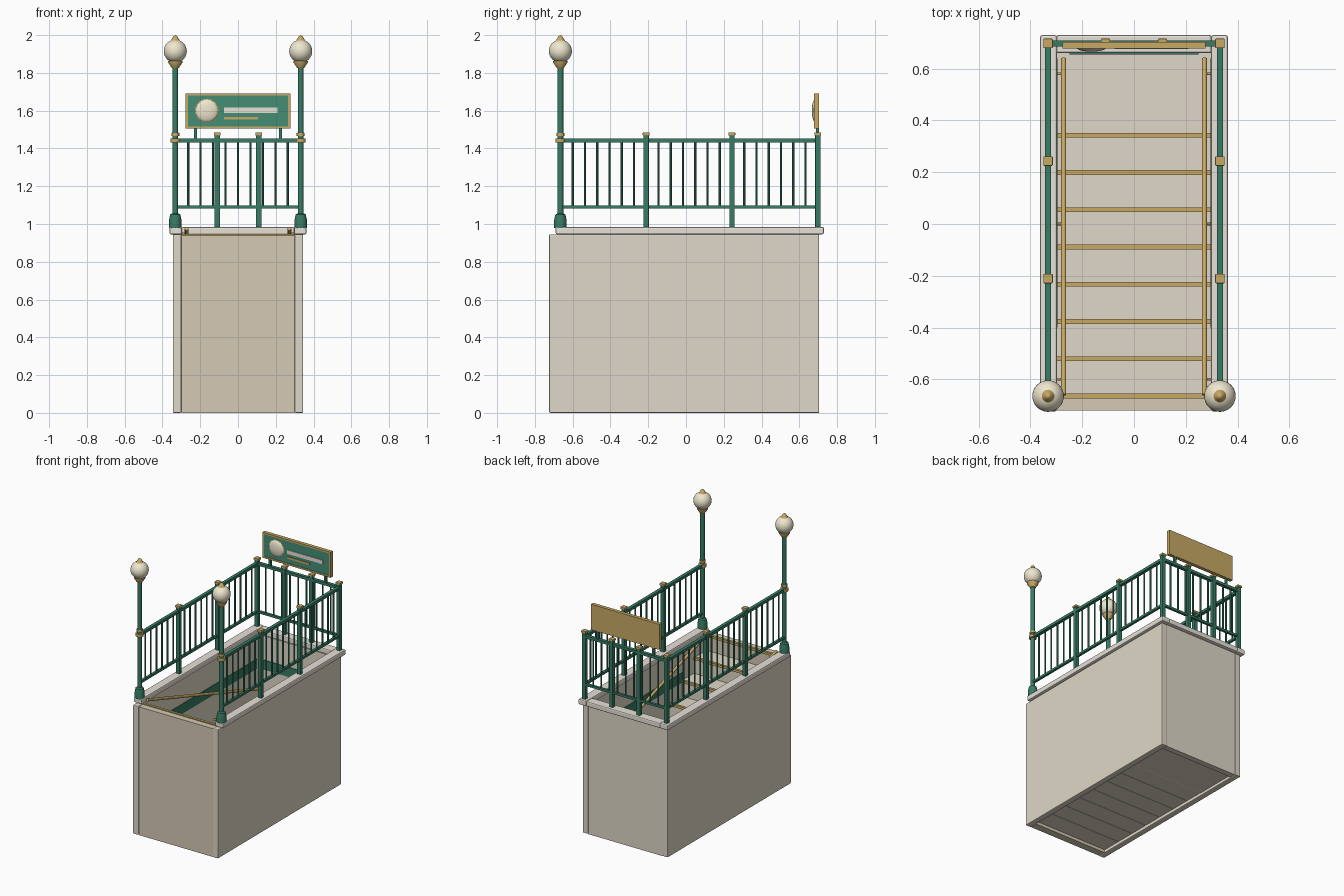
import bpy, bmesh, math
from mathutils import Vector, Matrix

if "Cube" in bpy.data.objects:
    bpy.data.objects.remove(bpy.data.objects["Cube"])


def material(name, rgb):
    m = bpy.data.materials.new(name)
    m.diffuse_color = (*rgb, 1)
    m.use_nodes = True
    m.node_tree.nodes["Principled BSDF"].inputs["Base Color"].default_value = m.diffuse_color
    return m


STONE = material("stone", (0.74, 0.69, 0.58))
COPING = material("pale_stone", (0.80, 0.76, 0.69))
TAN = material("stair_stone", (0.66, 0.59, 0.46))
GREEN = material("green_iron", (0.04, 0.20, 0.13))
PANEL = material("sign_green", (0.06, 0.27, 0.18))
BRASS = material("brass", (0.58, 0.40, 0.13))
GLOBE = material("globe_cream", (0.86, 0.80, 0.62))


def finish(name, bm, mat, bevel=0.0, smooth=False):
    me = bpy.data.meshes.new(name)
    bmesh.ops.recalc_face_normals(bm, faces=bm.faces)
    bm.to_mesh(me)
    bm.free()
    ob = bpy.data.objects.new(name, me)
    bpy.context.collection.objects.link(ob)
    me.materials.append(mat)
    if bevel:
        mod = ob.modifiers.new("bevel", 'BEVEL')
        mod.width, mod.segments = bevel, 2
    if smooth:
        bpy.ops.object.select_all(action='DESELECT')
        ob.select_set(True)
        bpy.context.view_layer.objects.active = ob
        bpy.ops.object.shade_smooth_by_angle(angle=math.radians(40))
    return ob


def add_box(bm, x0, x1, y0, y1, z0, z1):
    m = Matrix.LocRotScale(((x0 + x1) / 2, (y0 + y1) / 2, (z0 + z1) / 2), None,
                           (x1 - x0, y1 - y0, z1 - z0))
    bmesh.ops.create_cube(bm, size=1, matrix=m)


def boxes(name, items, mat, bevel=0.0):
    bm = bmesh.new()
    for b in items:
        add_box(bm, *b)
    return finish(name, bm, mat, bevel)


def both(x0, x1, *rest):
    return [(x0, x1, *rest), (-x1, -x0, *rest)]


def lathe(name, profile, x, y, mat, n=32):
    bm = bmesh.new()
    vs = [bm.verts.new((x + r, y, z)) for r, z in profile]
    es = [bm.edges.new(p) for p in zip(vs, vs[1:])]
    bmesh.ops.spin(bm, geom=vs + es, cent=(x, y, 0), axis=(0, 0, 1),
                   angle=2 * math.pi, steps=n, use_duplicate=False)
    bmesh.ops.remove_doubles(bm, verts=bm.verts, dist=1e-5)
    return finish(name, bm, mat, smooth=True)


def tube(name, a, b, r, mat):
    a, b = Vector(a), Vector(b)
    bm = bmesh.new()
    m = Matrix.Translation((a + b) / 2) @ (b - a).to_track_quat('Z', 'Y').to_matrix().to_4x4()
    bmesh.ops.create_cone(bm, cap_ends=True, segments=16, radius1=r, radius2=r,
                          depth=(b - a).length, matrix=m)
    return finish(name, bm, mat, smooth=True)


# Stairwell walls
boxes("side_walls", both(0.30, 0.345, -0.725, 0.705, 0, 0.945), STONE, 0.006)
boxes("back_wall", [(-0.30, 0.30, 0.66, 0.703, 0, 0.945)], STONE)

# Coping round three sides
boxes("side_coping", both(0.298, 0.363, -0.69, 0.73, 0.945, 0.985), COPING, 0.008)
boxes("back_coping", [(-0.30, 0.30, 0.66, 0.73, 0.945, 0.984)], COPING, 0.008)

# Stairs descending to the back
RUN, RISE, TOP = 0.144, 0.113, 0.94
edges = [-0.665 + RUN * i for i in range(8)]
boxes("front_sill", [(-0.30, 0.30, -0.72, -0.665, 0, TOP)], TAN)
boxes("stairs", [(-0.30, 0.30, y - RUN, y, 0.02, TOP - RISE * (i + 1))
                 for i, y in enumerate(edges[1:])], STONE, 0.004)
boxes("landing", [(-0.30, 0.30, edges[-1], 0.66, 0.02, 0.036)], STONE)
boxes("step_nosings", [(-0.298, 0.298, y - 0.009, y + 0.009,
                        TOP - RISE * i - 0.012, TOP - RISE * i + 0.006)
                       for i, y in enumerate(edges)], BRASS)

# Tile bands on the inner walls
boxes("tile_bands", both(0.295, 0.302, -0.40, 0.64, 0.70, 0.77)
      + [(-0.25, 0.25, 0.655, 0.662, 0.70, 0.77)], GREEN)

# Handrails on the inner walls
for s in (-1, 1):
    tube("handrail", (s * 0.272, -0.66, 0.975), (s * 0.272, 0.64, 0.56), 0.010, BRASS)
    for y in (-0.6, 0.0, 0.58):
        z = 0.975 - (y + 0.66) * 0.319
        tube("handrail_bracket", (s * 0.272, y, z), (s * 0.302, y, z - 0.01), 0.005, BRASS)

# Railing posts and caps
PX, BY = 0.332, 0.698
stops = [-0.665, -0.211, 0.243, BY]
posts = [(s * PX, y) for s in (-1, 1) for y in stops[1:]] + [(-0.11, BY), (0.11, BY)]
boxes("railing_posts", [(x - 0.014, x + 0.014, y - 0.014, y + 0.014, 0.98, 1.47)
                        for x, y in posts], GREEN, 0.002)
boxes("post_caps", [(x - 0.018, x + 0.018, y - 0.018, y + 0.018, 1.468, 1.484)
                    for x, y in posts], BRASS, 0.003)

# Rails
rails = []
for zc, h, w in ((1.442, 0.010, 0.012), (1.09, 0.008, 0.009)):
    rails += both(PX - w, PX + w, -0.665, BY, zc - h, zc + h)
    rails.append((-PX, PX, BY - w, BY + w, zc - h, zc + h))
boxes("rails", rails, GREEN)

# Balusters
spots = [(s * PX, a + (b - a) * k / 7) for s in (-1, 1)
         for a, b in zip(stops, stops[1:]) for k in range(1, 7)]
spots += [(0.066 * k, BY) for k in range(-4, 5)]
bm = bmesh.new()
for x, y in spots:
    bmesh.ops.create_cone(bm, cap_ends=True, segments=8, radius1=0.006, radius2=0.006,
                          depth=0.35, matrix=Matrix.Translation((x, y, 1.265)))
finish("balusters", bm, GREEN, smooth=True)

# Lamp posts at the entrance
for s in (-1, 1):
    x, y = s * PX, -0.665
    lathe("lamp_base", [(0, 0.98), (0.033, 0.98), (0.033, 1.02), (0.027, 1.05),
                        (0.016, 1.056), (0, 1.056)], x, y, GREEN)
    lathe("lamp_post", [(0, 1.05), (0.0155, 1.05), (0.0155, 1.835), (0, 1.835)], x, y, GREEN)
    for z, h, r in ((1.442, 0.011, 0.026), (1.474, 0.007, 0.021)):
        lathe("lamp_collar", [(0, z - h), (r, z - h), (r, z + h), (0, z + h)], x, y, BRASS)
    lathe("lamp_cup", [(0, 1.822), (0.018, 1.825), (0.038, 1.855), (0.038, 1.863),
                       (0, 1.863)], x, y, BRASS)
    lathe("lamp_globe", [(0.061 * math.sin(math.pi * k / 16),
                          1.915 - 0.061 * math.cos(math.pi * k / 16))
                         for k in range(17)], x, y, GLOBE)
    lathe("lamp_finial", [(0, 1.968), (0.025, 1.970), (0.017, 1.982), (0.011, 1.993),
                          (0, 2.0)], x, y, BRASS)

# Sign over the back railing, facing the entrance
boxes("sign_back", [(-0.277, 0.277, 0.688, 0.704, 1.505, 1.692)], BRASS)
boxes("sign_frame", both(0.265, 0.277, 0.678, 0.69, 1.505, 1.692)
      + [(-0.265, 0.265, 0.678, 0.69, a, b) for a, b in ((1.505, 1.517), (1.68, 1.692))], BRASS)
boxes("sign_panel", [(-0.265, 0.265, 0.682, 0.689, 1.517, 1.68)], PANEL)
boxes("sign_pale_bar", [(-0.075, 0.21, 0.676, 0.683, 1.588, 1.616)], COPING)
boxes("sign_brass_bar", [(-0.075, 0.105, 0.677, 0.683, 1.552, 1.566)], BRASS)
boxes("sign_feet", both(0.217, 0.233, 0.688, 0.704, 1.45, 1.506), GREEN)


def disc(name, r, depth, mat):
    bm = bmesh.new()
    m = Matrix.LocRotScale((-0.165, 0.684, 1.60), None, (r, depth, r))
    bmesh.ops.create_uvsphere(bm, u_segments=32, v_segments=16, radius=1, matrix=m)
    finish(name, bm, mat, smooth=True)


disc("sign_disc_rim", 0.065, 0.008, BRASS)
disc("sign_disc", 0.060, 0.018, GLOBE)
